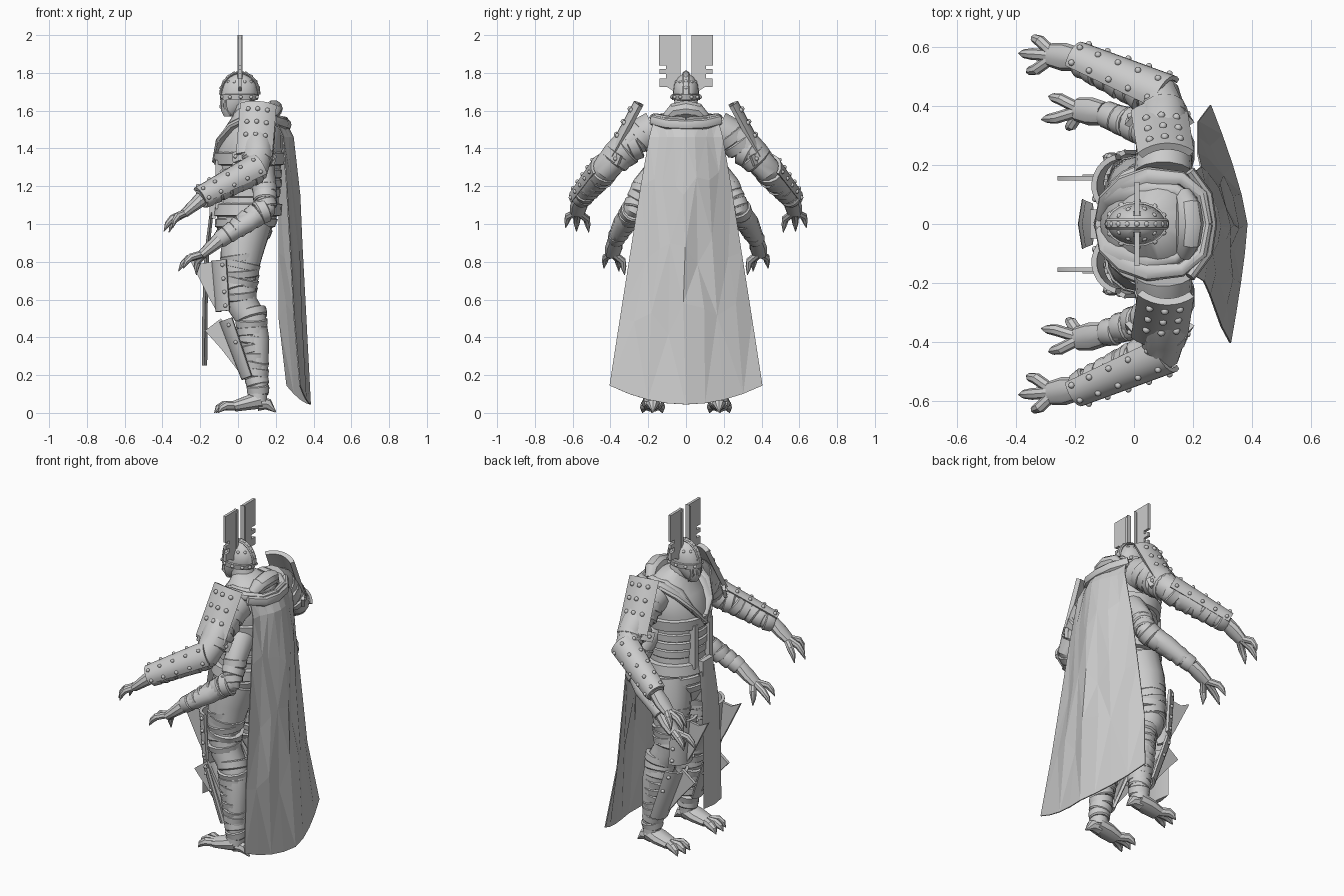
import bpy, bmesh, math, random
from mathutils import Vector as V, Matrix

if "Cube" in bpy.data.objects:
    bpy.data.objects.remove(bpy.data.objects["Cube"])

random.seed(4)
SIDES = ((1, "left"), (-1, "right"))


def finish(bm, name, floor=False):
    bmesh.ops.recalc_face_normals(bm, faces=bm.faces)
    if floor:
        for v in bm.verts:
            v.co.z = max(v.co.z, 0)
    me = bpy.data.meshes.new(name)
    bm.to_mesh(me)
    bm.free()
    ob = bpy.data.objects.new(name, me)
    bpy.context.collection.objects.link(ob)
    return ob


def skin(bm, rings):
    rows = [[bm.verts.new(p) for p in r] for r in rings]
    n = len(rows[0])
    for a, b in zip(rows, rows[1:]):
        for i in range(n):
            bm.faces.new((a[i], a[(i + 1) % n], b[(i + 1) % n], b[i]))
    bm.faces.new(rows[0])
    bm.faces.new(rows[-1])


def add_tube(bm, pts, radii, sides=12, up=None):
    # tapered tube; a radius may be (across, along up)
    pts = [V(p) for p in pts]
    d = (pts[-1] - pts[0]).normalized()
    up = V(up) if up else (V((1, 0, 0)) if abs(d.z) > .8 else V((0, 0, 1)))
    rings = []
    for i, p in enumerate(pts):
        t = (pts[min(i + 1, len(pts) - 1)] - pts[max(i - 1, 0)]).normalized()
        s = t.cross(up).normalized()
        w = s.cross(t)
        r = radii[i] if isinstance(radii[i], tuple) else (radii[i],) * 2
        angs = [2 * math.pi * k / sides for k in range(sides)]
        rings.append([p + s * r[0] * math.cos(a) + w * r[1] * math.sin(a) for a in angs])
    skin(bm, rings)


def tube(name, pts, radii, sides=12, up=None, floor=False):
    bm = bmesh.new()
    add_tube(bm, pts, radii, sides, up)
    return finish(bm, name, floor)


def wraps(name, a, b, ra, rb, n):
    # overlapping cloth bandages, each ring slightly tilted
    bm = bmesh.new()
    a, b = V(a), V(b)
    step = (b - a) / n
    for i in range(n):
        t = (i + .5) / n
        c, r = a.lerp(b, t), ra + (rb - ra) * t
        ax = (step.normalized() + V([random.uniform(-.25, .25) for _ in range(3)])).normalized()
        h = ax * step.length * .55
        add_tube(bm, [c - h, c - h * .8, c + h * .7, c + h],
                 [r * .93, r * 1.05, r * 1.01, r * .9], 14)
    return finish(bm, name)


def loft(name, secs, sides=20):
    # horizontal ellipses (centre x, z, rx, ry)
    bm = bmesh.new()
    angs = [2 * math.pi * k / sides for k in range(sides)]
    skin(bm, [[V((cx + rx * math.cos(a), ry * math.sin(a), z)) for a in angs] for cx, z, rx, ry in secs])
    return finish(bm, name)


def studs(bm, places, r):
    for p in places:
        bmesh.ops.create_icosphere(bm, subdivisions=2, radius=r, matrix=Matrix.Translation(p))


def shield(name, a, b, ra, rb, out, arc, thick, stud_uv, sr=.011):
    # curved armour plate around the axis a-b, facing "out", with rivets
    bm = bmesh.new()
    a, b = V(a), V(b)
    t = (b - a).normalized()
    o = V(out)
    o = (o - t * o.dot(t)).normalized()
    s = t.cross(o)

    def at(u, v, off=0):
        g = math.radians(arc) * v
        return a.lerp(b, u) + (o * math.cos(g) + s * math.sin(g)) * (ra + (rb - ra) * u + off)
    vs = [-1 + k / 4 for k in range(9)]
    skin(bm, [[at(u, v) for v in vs] + [at(u, v, -thick) for v in reversed(vs)] for u in (0, .5, 1)])
    studs(bm, [at(u, v) for u, v in stud_uv], sr)
    return finish(bm, name)


def plate(name, prof, axis, at, thick):
    # flat profile extruded along x (axis 0) or y (axis 1)
    bm = bmesh.new()
    put = lambda p, d: V((d, p[0], p[1])) if axis == 0 else V((p[0], d, p[1]))
    skin(bm, [[put(p, at - thick / 2) for p in prof], [put(p, at + thick / 2) for p in prof]])
    return finish(bm, name)


# torso with bandage rings and belts
TORSO = [(.04, .84, .09, .11), (.03, .95, .14, .17), (.05, 1.05, .16, .185), (.06, 1.15, .155, .17),
         (.06, 1.28, .165, .175), (.06, 1.4, .175, .19), (.08, 1.5, .155, .19), (.09, 1.57, .12, .14), (.05, 1.63, .06, .06)]


def band(name, z0, z1, g):
    secs = []
    for z, k in ((z0, 0), (z0 + .006, g), (z1 - .006, g), (z1, 0)):
        for p, q in zip(TORSO, TORSO[1:]):
            if p[1] <= z <= q[1]:
                f = (z - p[1]) / (q[1] - p[1])
                c = [m + (n - m) * f for m, n in zip(p, q)]
                secs.append((c[0], z, c[2] + k, c[3] + k))
    return loft(name, secs, 24)


loft("torso", TORSO)
band("lower_belt", 1.04, 1.11, .022)
band("chest_belt", 1.31, 1.38, .018)
for i, z in enumerate((.92, .98, 1.14, 1.19, 1.24)):
    band(f"waist_wrap_{i}", z, z + .05, .008 + .004 * (i % 2))
for y in (-.07, .07):
    plate("belly_strap", [(-.12, 1.08), (-.08, 1.08), (-.08, 1.34), (-.12, 1.34)], 1, y, .035)
plate("belt_buckle", [(-.05, 1.03), (.05, 1.03), (.05, 1.12), (-.05, 1.12)], 0, -.135, .03)
tube("loincloth", [(-.14, 0, 1.06), (-.165, 0, .85), (-.175, 0, .55), (-.177, 0, .25)],
     [(.07, .01), (.08, .012), (.085, .014), (.085, .014)], 4, up=(1, 0, 0))

# cowl and crossed scarf
tube("neck", [(.06, 0, 1.5), (.02, 0, 1.66)], [.08, .06])
tube("cowl", [(.17, -.1, 1.56), (.185, -.06, 1.6), (.19, 0, 1.61), (.185, .06, 1.6), (.17, .1, 1.56)],
     [.03, .042, .047, .042, .03], 10)
for s, side in SIDES:
    for k in (0, 1):
        tube(f"scarf_{side}", [(.25 - .05 * k, 0, 1.55), (.23 - .04 * k, s * (.1 - .02 * k), 1.55 + .02 * k),
                               (.16 - .02 * k, s * (.155 - .04 * k), 1.56), (.05, s * (.16 - .04 * k), 1.565),
                               (-.03, s * (.13 - .03 * k), 1.52), (-.09, s * .08, 1.44), (-.12, -s * .01, 1.33)],
             [.018, .022, .025, (.035, .022), (.038, .022), (.033, .018), .018], 10)

# helmet, face guard and split crest
loft("helmet", [(-.05, 1.57, .025, .025), (-.035, 1.6, .055, .045), (-.005, 1.64, .085, .06), (.008, 1.69, .098, .07),
                (.01, 1.74, .085, .063), (.01, 1.775, .057, .043), (.01, 1.795, .02, .018)])
loft("brow_band", [(.006, 1.655, .085, .06), (.004, 1.657, .1, .073), (.008, 1.685, .104, .077), (.008, 1.688, .09, .07)])
arc = [(.01 + .102 * math.cos(a), 0, 1.685 + .117 * math.sin(a)) for a in [math.pi * k / 10 for k in range(11)]]
tube("helmet_ridge", arc, [(.018, .008)] * 11, 8, up=(.001, 0, -1))
bm = bmesh.new()
studs(bm, [V(p) for p in arc[1:-1]], .011)
for s in (1, -1):
    studs(bm, [V((.008 + .1 * math.cos(a), s * .076 * math.sin(a), 1.672)) for a in (.4, .9, 1.5, 2.1, 2.7)], .01)
    studs(bm, [V((.01 + .07 * math.cos(a), s * .053 * math.sin(a), 1.752)) for a in (.6, 1.2, 2, 2.6)], .009)
finish(bm, "helmet_rivets")
for i in range(5):
    y = (i - 2) * .02
    tube("face_bar", [(-.085 + abs(y) * .5, y, 1.66), (-.09 + abs(y) * .5, y, 1.62), (-.06 + abs(y) * .5, y * .8, 1.575)],
         [.009, .01, .005], 6)
for s, side in SIDES:
    prof = [(.028, 2), (.143, 2), (.143, 1.84), (.105, 1.84), (.105, 1.82), (.14, 1.82), (.14, 1.795), (.105, 1.795),
            (.105, 1.77), (.14, 1.77), (.14, 1.725), (.1, 1.725), (.06, 1.7), (.028, 1.74)]
    plate(f"crest_{side}", [(s * y, z) for y, z in prof], 0, .01, .016)
    plate(f"crest_rib_{side}", [(s * y, z) for y, z in ((.028, 2), (.045, 1.985), (.045, 1.75), (.028, 1.75))], 0, .01, .026)


def claw_hand(name, wrist, palm, tips, floor=False, r=.04):
    wrist, palm = V(wrist), V(palm)
    bm = bmesh.new()
    add_tube(bm, [wrist, wrist.lerp(palm, .5), palm], [r, (r * 1.2, r * .8), (r, r * .6)], 10)
    for tip in tips:
        tip = V(tip)
        root = palm.lerp(wrist, .2).lerp(tip, .1)
        mid = root.lerp(tip, .5) + V((-.012, (tip.y - palm.y) * .25, .02))
        add_tube(bm, [root, mid, mid.lerp(tip, .5) + V((-.004, 0, .005)), tip], [r * .5, r * .5, r * .38, .002], 8)
    return finish(bm, name, floor)


for s, side in SIDES:
    P = lambda x, y, z: V((x, s * y, z))
    # upper arm, pauldron, forearm guard and hand
    sh, el, wr = P(.1, .17, 1.5), P(.09, .43, 1.285), P(-.19, .56, 1.135)
    tube(f"big_arm_{side}", [sh, P(.1, .28, 1.45), P(.1, .37, 1.36), el, P(.03, .465, 1.25), wr],
         [.1, .09, .08, .072, .07, .05], 14, up=(0, .05, 1))
    wraps(f"big_upper_wraps_{side}", P(.1, .22, 1.48), P(.1, .39, 1.33), .095, .08, 4)
    wraps(f"big_forearm_wraps_{side}", el, wr, .075, .055, 7)
    shield(f"pauldron_{side}", P(.108, .143, 1.58), P(.085, .288, 1.31), .15, .15, P(0, .88, .47), 40, .025,
           [(u, v) for u in (.15, .4, .65) for v in (-.5, 0, .5)], .013)
    shield(f"pauldron_rim_{side}", P(.087, .275, 1.335), P(.083, .3, 1.285), .14, .13, P(0, .88, .47), 58, .02,
           [(.5, v) for v in (-.8, -.4, 0, .4, .8)])
    shield(f"forearm_guard_{side}", el + P(.02, -.005, .01), wr + P(-.01, 0, 0), .085, .064, P(.1, .65, .75), 72, .016,
           [(u, v) for u in (.08, .3, .52, .74, .94) for v in (-.75, 0, .75)])
    claw_hand(f"big_hand_{side}", wr, P(-.285, .575, 1.055),
              [P(-.345, .637, .98), P(-.392, .58, .96), P(-.365, .515, .955)])
    # lower arm
    sh, el, wr = P(.12, .13, 1.3), P(.145, .275, 1.08), P(-.1, .375, .915)
    tube(f"small_arm_{side}", [sh, P(.14, .225, 1.2), el, P(.05, .33, 1.01), wr], [.075, .062, .057, .055, .04], 12, up=(0, 1, .3))
    wraps(f"small_upper_wraps_{side}", P(.14, .22, 1.2), el, .064, .06, 3)
    wraps(f"small_forearm_wraps_{side}", el, wr, .066, .044, 6)
    claw_hand(f"small_hand_{side}", wr, P(-.195, .39, .835),
              [P(-.29, .435, .765), P(-.315, .355, .75), P(-.22, .325, .73)])
    # leg with bandages
    tube(f"leg_{side}", [P(.05, .09, 1.0), P(.025, .115, .88), P(.0, .135, .7), P(.02, .14, .58), P(.07, .145, .5),
                         P(.09, .155, .38), P(.105, .17, .2), P(.105, .175, .06)],
         [.13, .118, .092, .085, .082, .078, .055, .05], 14)
    wraps(f"thigh_wraps_{side}", P(.015, .12, .84), P(.005, .14, .6), .108, .09, 6)
    wraps(f"shin_wraps_{side}", P(.065, .145, .54), P(.108, .17, .1), .088, .056, 10)
    # thigh and shin armour with forward fins
    shield(f"thigh_plate_{side}", P(-.035, .13, .81), P(-.02, .14, .54), .11, .1, P(-1, .35, 0), 55, .018,
           [(u, v) for u in (.1, .37, .63, .9) for v in (-.8, .8)])
    shield(f"shin_plate_{side}", P(.005, .15, .51), P(.1, .17, .2), .11, .085, P(-1, .25, -.2), 55, .016,
           [(.1, -.7), (.1, .7), (.4, .75), (.4, -.75)])
    plate(f"thigh_fin_{side}", [(-.12, .55), (-.16, .62), (-.26, .82), (-.2, .79), (-.13, .8)], 1, s * .155, .016)
    plate(f"shin_fin_{side}", [(-.09, .5), (-.175, .435), (-.09, .34), (.01, .21), (.02, .3)], 1, s * .16, .018)
    # clawed foot
    claw_hand(f"foot_{side}", P(.12, .175, .07), P(-.02, .178, .035),
              [P(-.115, .125, .0), P(-.125, .18, .0), P(-.105, .23, .0)], True, .05)
    tube(f"heel_claw_{side}", [P(.11, .175, .05), P(.16, .175, .045), P(.2, .175, .004)], [.04, .03, .003], 8, floor=True)

# faceted cape
bm = bmesh.new()
rows = [(1.555, .17, .25, .2, .2), (1.46, .195, .295, .23, .24), (1.2, .24, .33, .22, .26),
        (.85, .295, .342, .22, .28), (.5, .35, .358, .22, .3), (.145, .405, .386, .262, .33)]
grid = []
for i, (z, w, xc, xl, xr) in enumerate(rows):
    line = []
    for k in range(9):
        v = k / 4 - 1
        inner = 0 < i < 5 and 0 < k < 8
        j = random.uniform(-.012, .004) if inner and k != 4 else 0
        dy, dz = (random.uniform(-.015, .015), random.uniform(-.09, .09)) if inner else (0, 0)
        x = xc + ((xl if v > 0 else xr) - xc) * abs(v) ** 1.3 + j
        line.append(bm.verts.new((x, v * w + dy, z + dz * (i > 1) - (.1 * (1 - v * v) if i == 5 else 0))))
    grid.append(line)
for a, b in zip(grid, grid[1:]):
    for k in range(8):
        bm.faces.new((a[k], a[k + 1], b[k + 1], b[k]))
bmesh.ops.triangulate(bm, faces=bm.faces)
cape = finish(bm, "cape")
cape.modifiers.new("thickness", "SOLIDIFY").thickness = .006
tube("cape_hem", [(.19, -.18, 1.55), (.25, -.1, 1.53), (.265, 0, 1.525), (.25, .1, 1.53), (.19, .18, 1.55)],
     [(.018, .028)] * 5, 8)

# smooth the rounded parts, keep the cape and hard edges flat
for ob in bpy.context.scene.objects:
    ob.select_set(ob is not cape)
bpy.context.view_layer.objects.active = bpy.data.objects["torso"]
bpy.ops.object.shade_smooth_by_angle(angle=math.radians(35))
